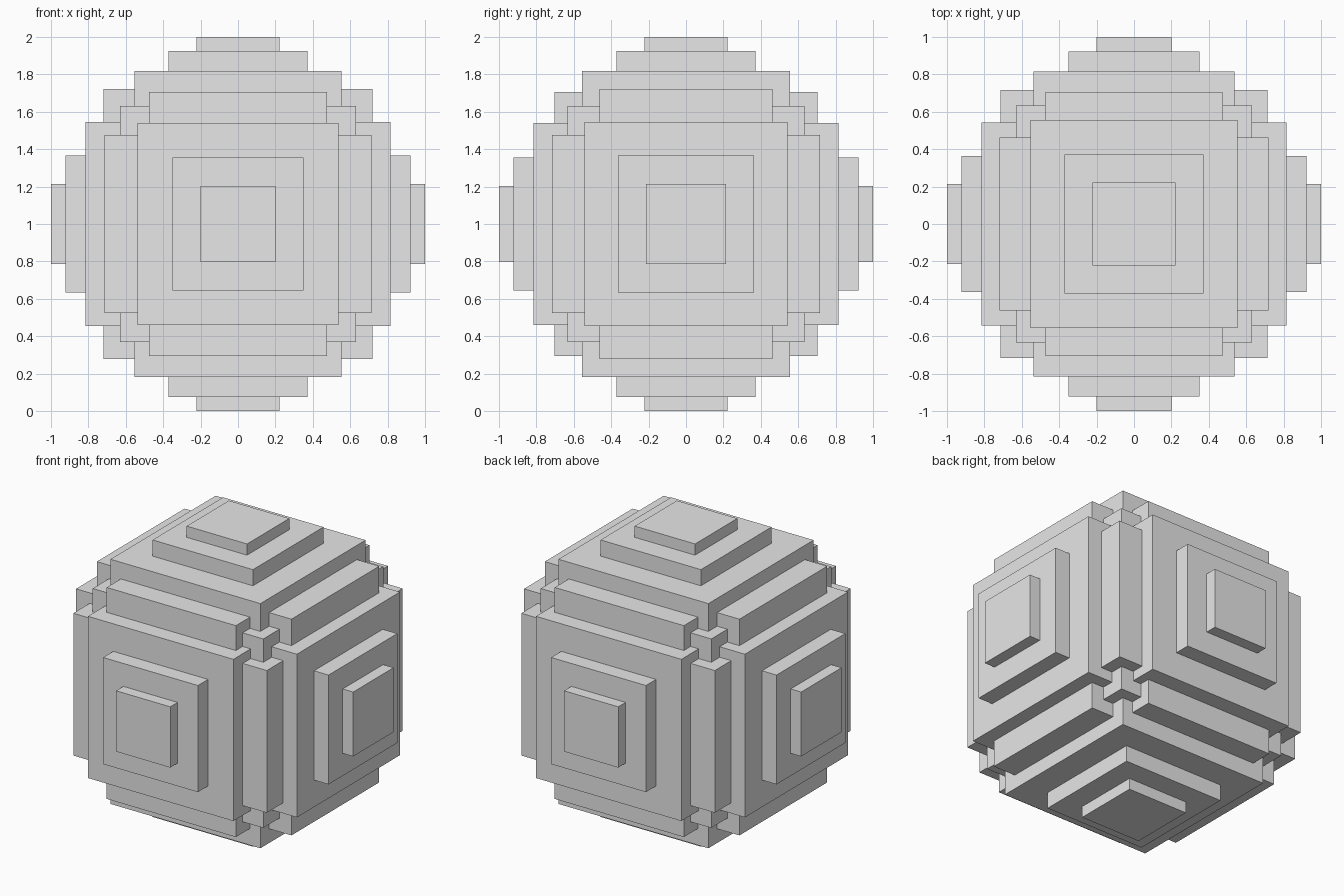
import bpy
import bmesh
from mathutils import Matrix

cube = bpy.data.objects.get("Cube")
if cube:
    bpy.data.objects.remove(cube, do_unlink=True)

GREY = (0.8, 0.8, 0.8, 1.0)
grey = bpy.data.materials.new("plain grey")
grey.use_nodes = True
grey.diffuse_color = GREY
grey.node_tree.nodes["Principled BSDF"].inputs["Base Color"].default_value = GREY


def block(name, hx, hy, hz):
    """Box with the given half extents, centred inside the stepped ball."""
    bm = bmesh.new()
    bmesh.ops.create_cube(bm, size=2, matrix=Matrix.Diagonal((hx, hy, hz, 1)))
    mesh = bpy.data.meshes.new(name)
    bm.to_mesh(mesh)
    bm.free()
    mesh.materials.append(grey)
    obj = bpy.data.objects.new(name, mesh)
    obj.location.z = 1
    bpy.context.collection.objects.link(obj)


# Stepped plates: each block pokes out of two opposite faces
block("side_tip", 1.0, 0.213, 0.215)
block("side_step", 0.923, 0.363, 0.365)
block("side_plate", 0.816, 0.544, 0.545)
block("front_back_tip", 0.2, 1.0, 0.203)
block("front_back_step", 0.35, 0.923, 0.356)
block("front_back_plate", 0.537, 0.816, 0.54)
block("top_bottom_tip", 0.223, 0.223, 1.0)
block("top_bottom_step", 0.371, 0.372, 0.925)
block("top_bottom_plate", 0.554, 0.555, 0.817)

# Bars along the twelve edges, four from each block
block("edge_bars_along_x", 0.477, 0.704, 0.706)
block("edge_bars_along_y", 0.719, 0.463, 0.722)
block("edge_bars_along_z", 0.715, 0.717, 0.475)

# Small cubes showing at the eight corners
block("corner_cubes", 0.63, 0.633, 0.631)
